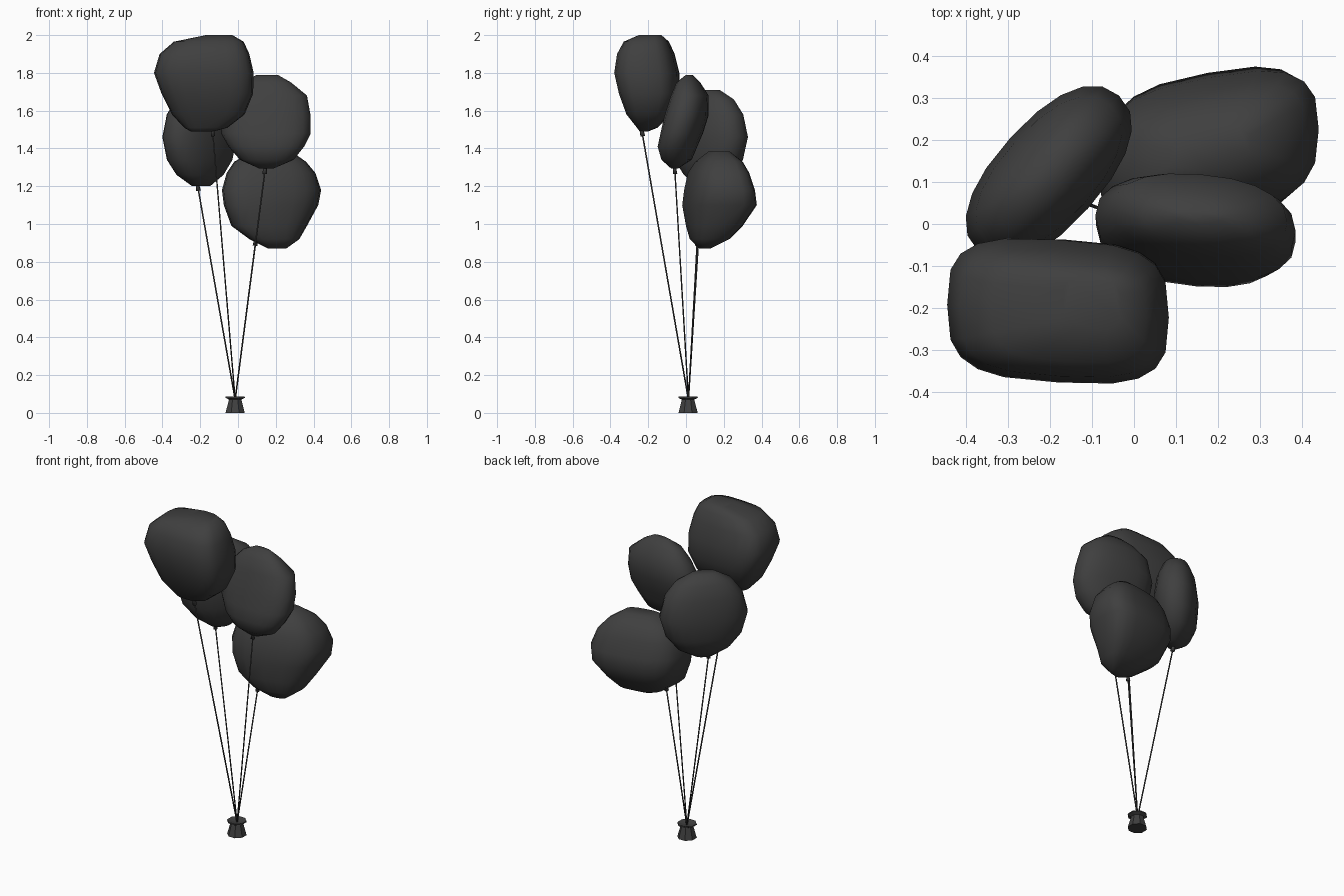
import bpy, math
from mathutils import Vector, Matrix

if "Cube" in bpy.data.objects:
    bpy.data.objects.remove(bpy.data.objects["Cube"])

grey = bpy.data.materials.new("charcoal grey")
grey.diffuse_color = (0.05, 0.05, 0.05, 1)
grey.use_nodes = True
grey.node_tree.nodes["Principled BSDF"].inputs["Base Color"].default_value = grey.diffuse_color


def make(name, verts, faces, smooth=True):
    mesh = bpy.data.meshes.new(name)
    mesh.from_pydata(verts, [], faces)
    mesh.materials.append(grey)
    ob = bpy.data.objects.new(name, mesh)
    bpy.context.collection.objects.link(ob)
    for p in mesh.polygons:
        p.use_smooth = smooth
    return ob


def skin(rings, n):
    """Join stacked rings (bottom to top) and close both ends."""
    verts = [v for r in rings for v in r]
    faces = [tuple(reversed(range(n)))]
    for k in range(len(rings) - 1):
        for i in range(n):
            j = (i + 1) % n
            faces.append((k * n + i, k * n + j, (k + 1) * n + j, (k + 1) * n + i))
    faces.append(tuple(range((len(rings) - 1) * n, len(rings) * n)))
    return verts, faces


def signed_pow(v, e):
    return math.copysign(abs(v) ** e, v)


def balloon(name, levels, power, shear=0.0, yaw=0.0, pivot=(0, 0), n=20):
    """levels: (z, x min, x max, y min, y max) from top to bottom."""
    rings = []
    turn = Matrix.Rotation(math.radians(yaw), 3, 'Z')
    for z, x0, x1, y0, y1 in reversed(levels):
        pts = []
        for i in range(n):
            a = 2 * math.pi * i / n
            u, v = signed_pow(math.cos(a), 2 / power), signed_pow(math.sin(a), 2 / power)
            pts.append((u * (x1 - x0) / 2, v * (y1 - y0) / 2 + shear * u * (x1 - x0) / 2))
        fit = (y1 - y0) / 2 / max(p[1] for p in pts)
        rings.append([turn @ Vector(((x0 + x1) / 2 + px, (y0 + y1) / 2 + py * fit, z))
                      + Vector((*pivot, 0)) for px, py in pts])
    return make(name, *skin(rings, n))


# Balloons
balloon("top_balloon", [
    (2.0, -0.17, -0.03, -0.25, -0.13), (1.965, -0.34, 0.03, -0.33, -0.09),
    (1.90, -0.415, 0.06, -0.365, -0.06), (1.80, -0.445, 0.083, -0.38, -0.035),
    (1.69, -0.405, 0.08, -0.355, -0.035), (1.58, -0.35, 0.035, -0.315, -0.08),
    (1.51, -0.285, -0.055, -0.26, -0.15), (1.49, -0.25, -0.13, -0.245, -0.2)],
    3.3, shear=-0.06)
balloon("middle_balloon", [
    (1.79, 0.10, 0.21, 0.0, 0.035), (1.75, 0.02, 0.28, -0.05, 0.075),
    (1.68, -0.05, 0.365, -0.08, 0.12), (1.57, -0.092, 0.385, -0.115, 0.118),
    (1.48, -0.09, 0.385, -0.135, 0.09), (1.41, -0.05, 0.35, -0.15, 0.06),
    (1.34, 0.01, 0.295, -0.13, 0.03), (1.295, 0.11, 0.19, -0.08, -0.04)],
    2.3, shear=-0.08)
balloon("left_balloon", [
    (1.71, -0.07, 0.07, -0.035, 0.035), (1.66, -0.16, 0.16, -0.08, 0.08),
    (1.58, -0.22, 0.22, -0.11, 0.11), (1.46, -0.25, 0.25, -0.125, 0.125),
    (1.34, -0.215, 0.215, -0.115, 0.115), (1.26, -0.15, 0.15, -0.09, 0.085),
    (1.2, -0.06, 0.05, -0.05, 0.02)],
    2.3, yaw=48, pivot=(-0.203, 0.12))
balloon("low_balloon", [
    (1.385, 0.08, 0.28, 0.12, 0.23), (1.33, -0.02, 0.36, 0.05, 0.3),
    (1.27, -0.06, 0.41, 0.01, 0.335), (1.18, -0.085, 0.44, -0.01, 0.365),
    (1.10, -0.075, 0.425, -0.02, 0.375), (0.99, -0.035, 0.365, 0.0, 0.3),
    (0.92, 0.06, 0.325, 0.02, 0.23), (0.87, 0.16, 0.255, 0.07, 0.13)],
    3.0, shear=0.2)


def tube(name, start, end, r0, r1, n=6):
    start, end = Vector(start), Vector(end)
    q = (end - start).to_track_quat('Z', 'Y')
    rings = [[c + q @ Vector((r * math.cos(2 * math.pi * i / n), r * math.sin(2 * math.pi * i / n), 0))
              for i in range(n)] for c, r in ((start, r0), (end, r1))]
    make(name, *skin(rings, n))


# Strings and knots
tie = Vector((-0.015, 0.013, 0.07))
for label, end in (("top", (-0.135, -0.235, 1.50)), ("middle", (0.145, -0.06, 1.30)),
                   ("left", (-0.215, 0.085, 1.21)), ("low", (0.095, 0.06, 0.92))):
    end = Vector(end)
    down = (tie - end).normalized()
    tube(label + "_string", tie, end, 0.004, 0.004)
    tube(label + "_knot", end + down * 0.035, end + down * -0.02, 0.013, 0.006)

# Flared weight
profile = [(0.055, 0), (0.037, 0.065), (0.035, 0.07), (0.056, 0.08), (0.054, 0.086), (0.01, 0.075)]
rings = [[(-0.015 + r * math.cos(math.pi * i / 4 + 0.39), 0.011 + r * math.sin(math.pi * i / 4 + 0.39), z)
          for i in range(8)] for r, z in profile]
make("weight", *skin(rings, 8), smooth=False)
